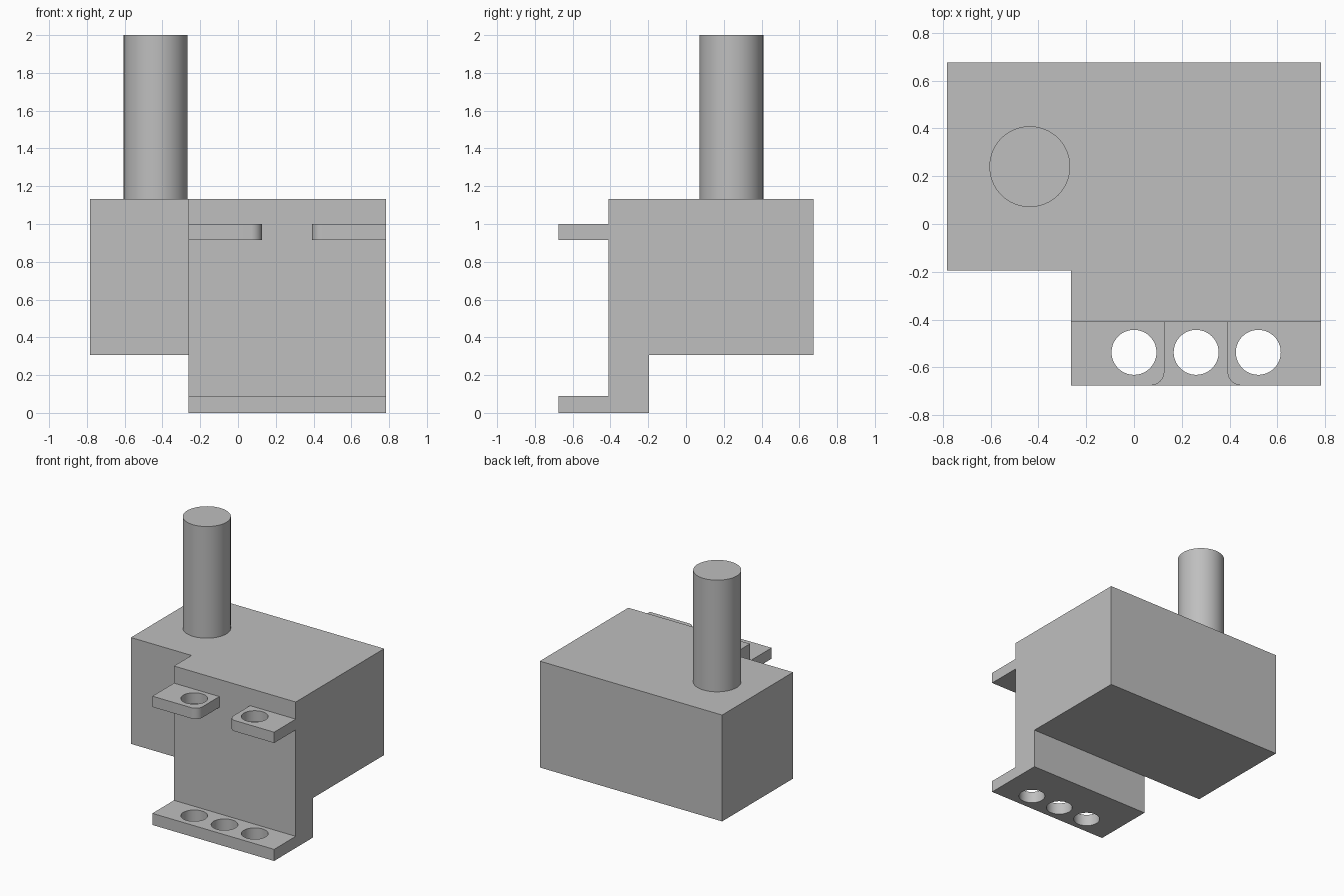
import bpy
import bmesh
from math import cos, sin, pi, radians
from mathutils import Vector

if "Cube" in bpy.data.objects:
    bpy.data.objects.remove(bpy.data.objects["Cube"], do_unlink=True)

grey = bpy.data.materials.new("plain grey")
grey.use_nodes = True
COLOUR = (0.52, 0.52, 0.52, 1)
grey.diffuse_color = COLOUR
grey.node_tree.nodes["Principled BSDF"].inputs["Base Color"].default_value = COLOUR

RIGHT, LEFT, FRONT, BACK = -0.783, 0.783, -0.675, 0.675
PLATE_X, PLATE_Y, STEP_Y = -0.263, -0.41, -0.195
BASE_Z, TOP_Z = 0.307, 1.133
HOLE_Y, HOLE_R = -0.537, 0.094


def prism(name, points, direction):
    """Extrude a closed outline along a direction."""
    bm = bmesh.new()
    face = bm.faces.new([bm.verts.new(p) for p in points])
    top = bmesh.ops.extrude_face_region(bm, geom=[face])["geom"]
    verts = [v for v in top if isinstance(v, bmesh.types.BMVert)]
    bmesh.ops.translate(bm, verts=verts, vec=Vector(direction))
    bmesh.ops.recalc_face_normals(bm, faces=bm.faces)
    mesh = bpy.data.meshes.new(name)
    bm.to_mesh(mesh)
    bm.free()
    mesh.materials.append(grey)
    obj = bpy.data.objects.new(name, mesh)
    bpy.context.collection.objects.link(obj)
    return obj


def cylinder(name, x, y, r, z0, z1, sides=64):
    ring = [(x + r * cos(2 * pi * i / sides), y + r * sin(2 * pi * i / sides), z0)
            for i in range(sides)]
    return prism(name, ring, (0, 0, z1 - z0))


def combine(target, helper, operation):
    """Apply a boolean and discard the helper."""
    helper.hide_render = True
    mod = target.modifiers.new(operation, "BOOLEAN")
    mod.operation, mod.object, mod.solver = operation, helper, "EXACT"
    bpy.context.view_layer.objects.active = target
    bpy.ops.object.modifier_apply(modifier=mod.name)
    bpy.data.objects.remove(helper, do_unlink=True)


def smooth(obj):
    bpy.ops.object.select_all(action="DESELECT")
    obj.select_set(True)
    bpy.context.view_layer.objects.active = obj
    bpy.ops.object.shade_smooth_by_angle(angle=radians(30))


# Main housing block
body = prism("housing", [(RIGHT, STEP_Y, BASE_Z), (LEFT, STEP_Y, BASE_Z),
                         (LEFT, BACK, BASE_Z), (RIGHT, BACK, BASE_Z)],
             (0, 0, TOP_Z - BASE_Z))

# Front plate with the lower flange, as one side profile
profile = [(FRONT, 0), (STEP_Y, 0), (STEP_Y, TOP_Z), (PLATE_Y, TOP_Z),
           (PLATE_Y, 0.09), (FRONT, 0.09)]
plate = prism("front_plate", [(PLATE_X, y, z) for y, z in profile],
              (LEFT - PLATE_X, 0, 0))
combine(body, plate, "UNION")

# Upper tabs, each with one rounded inner corner
TAB_Z, TAB_H, ROUND = 0.916, 0.084, 0.058
for outer, inner in ((PLATE_X, 0.127), (LEFT, 0.391)):
    side = 1 if inner > outer else -1
    outline = [(outer, PLATE_Y + 0.03), (outer, FRONT)]
    for i in range(13):
        a = pi / 2 * i / 12
        outline.append((inner - side * ROUND * (1 - sin(a)),
                        FRONT + ROUND * (1 - cos(a))))
    outline.append((inner, PLATE_Y + 0.03))
    tab = prism("upper_tab", [(x, y, TAB_Z) for x, y in outline], (0, 0, TAB_H))
    combine(body, tab, "UNION")

# Screw holes: three below, the outer two continue through the tabs
for x, top in ((0, TOP_Z), (0.26, 0.5), (0.52, TOP_Z)):
    combine(body, cylinder("hole_cutter", x, HOLE_Y, HOLE_R, -0.1, top), "DIFFERENCE")
smooth(body)

# Upright shaft
smooth(cylinder("shaft", -0.436, 0.24, 0.169, TOP_Z - 0.02, 2))
